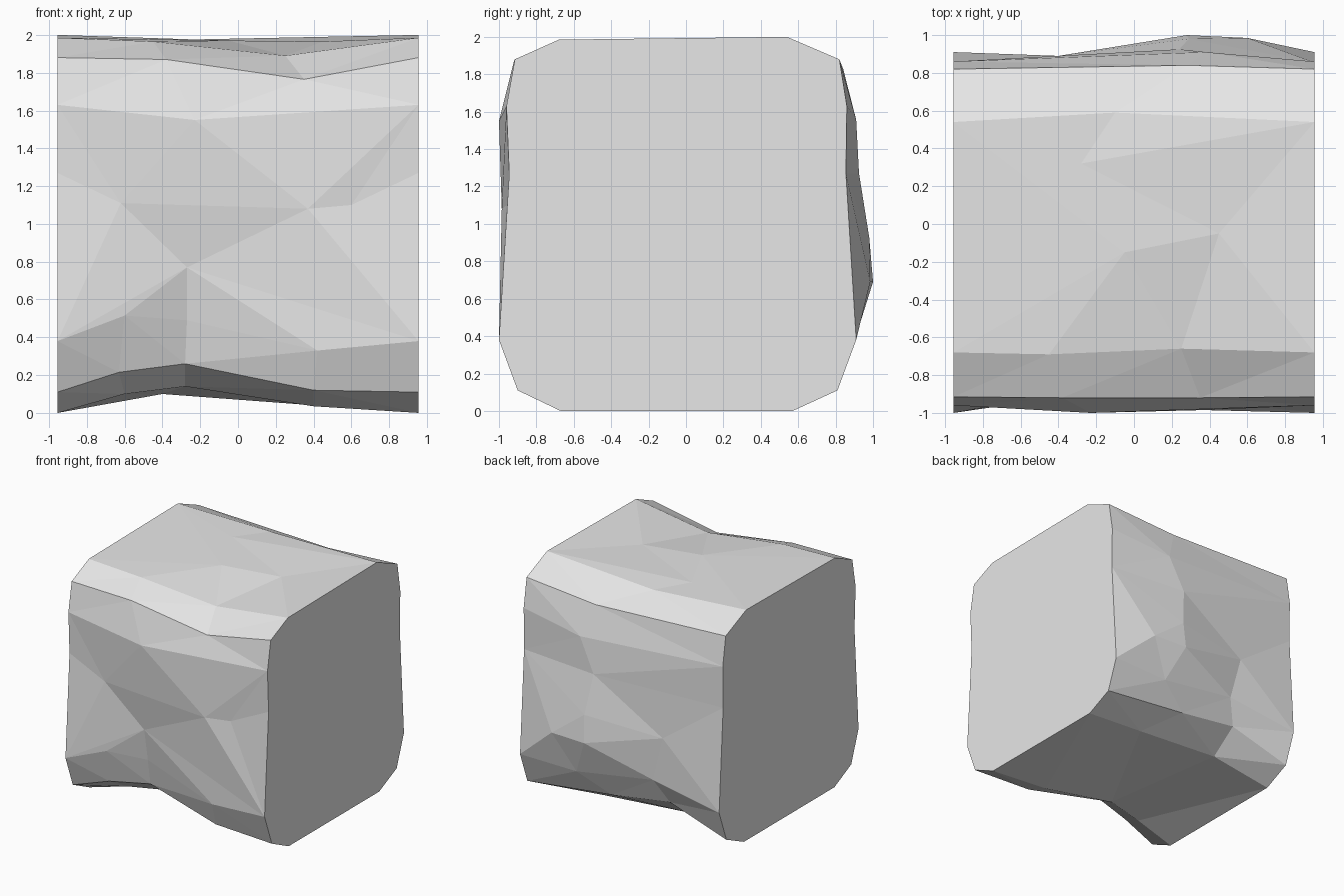
import bpy
import bmesh
from mathutils import Vector

cube = bpy.data.objects.get("Cube")
if cube:
    bpy.data.objects.remove(cube, do_unlink=True)

HALF = 0.955  # half length between the two matching end caps


def rail(y, z, *mids):
    """Lengthwise edge line: the same end point on both caps, uneven points between."""
    return [(-HALF, y, z), *mids, (HALF, y, z)]


rails = [
    # front, from the top edge down
    rail(-.68, 1.985, (-.45, -.69, 1.965), (.25, -.66, 1.89)),
    rail(-.915, 1.88, (-.38, -.92, 1.87), (.35, -.92, 1.765)),
    rail(-.96, 1.63, (-.23, -1, 1.55)),
    rail(-.945, 1.27, (-.62, -.94, 1.11), (.37, -.985, 1.08), (.6, -.96, 1.1)),
    rail(-1, .38, (-.27, -.9, .77)),
    rail(-1, .38, (-.6, -.945, .515), (-.27, -.85, .49), (.42, -.955, .33)),
    rail(-.9, .11, (-.63, -.865, .215), (-.28, -.8, .26), (.4, -.875, .12)),
    # underside
    rail(-.67, 0, (-.6, -.66, .1), (-.28, -.62, .14), (.4, -.66, .035)),
    rail(.57, 0, (-.4, .55, .1), (.4, .56, .04)),
    # back, from the bottom edge up
    rail(.81, .11, (-.4, .79, .28), (.155, .8, .2)),
    rail(.91, .38, (-.3, .88, .48), (.42, .9, .37)),
    rail(.91, .38, (-.4, .89, .87), (.28, 1, .69), (.6, .985, .69)),
    rail(.855, 1.27, (-.4, .89, .87), (.29, .98, .925)),
    rail(.855, 1.27, (.24, .925, 1.27)),
    rail(.86, 1.63, (.38, .91, 1.556)),
    rail(.82, 1.88, (.28, .84, 1.83)),
    # top
    rail(.54, 2, (-.1, .59, 1.965)),
    rail(.54, 2, (-.28, .32, 1.975)),
    rail(-.68, 1.985, (-.05, -.15, 1.97), (.45, -.05, 1.965)),
]

bm = bmesh.new()
verts = {}


def vert(p):
    if p not in verts:
        verts[p] = bm.verts.new(p)
    return verts[p]


def face(points):
    points = list(dict.fromkeys(points))
    if len(points) > 2:
        bm.faces.new([vert(p) for p in points])


def gap(p, q):
    return (Vector(p) - Vector(q)).length


def stitch(a, b):
    """Fill the strip between two rails with triangles along the shorter diagonals."""
    i = j = 0
    while i < len(a) - 1 or j < len(b) - 1:
        step_a = j == len(b) - 1 or (
            i < len(a) - 1 and gap(a[i + 1], b[j]) < gap(a[i], b[j + 1]))
        if step_a:
            face([a[i], a[i + 1], b[j]])
            i += 1
        else:
            face([a[i], b[j + 1], b[j]])
            j += 1


# rough faceted sides, then the two flat end caps
for a, b in zip(rails, rails[1:] + rails[:1]):
    stitch(a, b)
for end in (0, -1):
    face([r[end] for r in rails])
bmesh.ops.recalc_face_normals(bm, faces=bm.faces[:])

mesh = bpy.data.meshes.new("stone_block")
bm.to_mesh(mesh)
bm.free()

# plain stone colour
stone = bpy.data.materials.new("stone_grey")
stone.use_nodes = True
colour = (0.8, 0.8, 0.8, 1)
stone.diffuse_color = colour
stone.node_tree.nodes["Principled BSDF"].inputs["Base Color"].default_value = colour
mesh.materials.append(stone)

block = bpy.data.objects.new("stone_block", mesh)
bpy.context.collection.objects.link(block)
